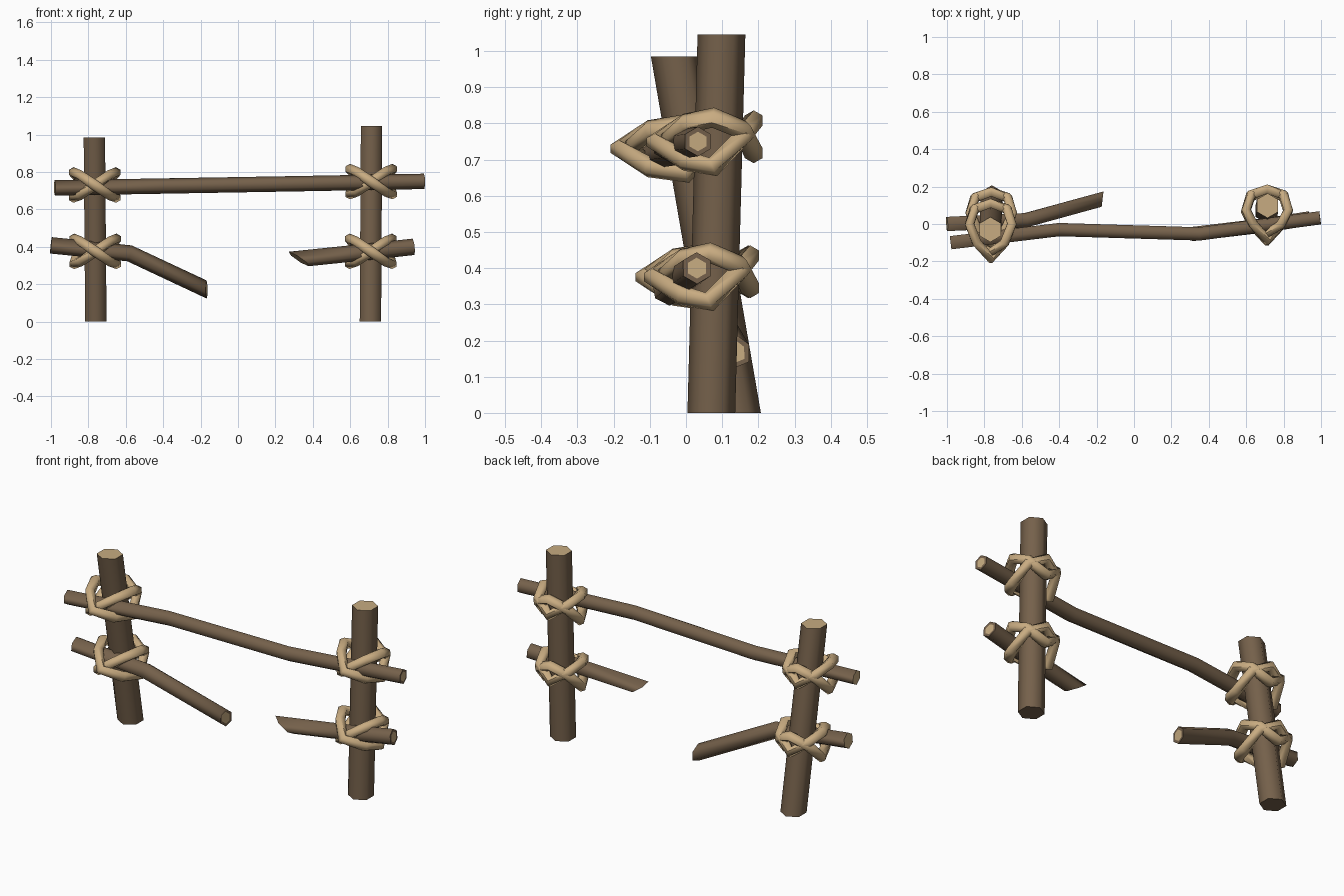
import bpy, bmesh, math
from mathutils import Vector

if "Cube" in bpy.data.objects:
    bpy.data.objects.remove(bpy.data.objects["Cube"])


def material(name, rgb):
    m = bpy.data.materials.new(name)
    m.diffuse_color = (*rgb, 1)
    m.use_nodes = True
    m.node_tree.nodes["Principled BSDF"].inputs["Base Color"].default_value = m.diffuse_color
    return m


BARK = material("brown bark", (0.178, 0.119, 0.070))
PALE = material("pale cut wood", (0.57, 0.41, 0.22))
ROPE = material("tan rope", (0.58, 0.41, 0.22))


def tube(name, path, radius, mats, up=(0, 0, 1), closed=False,
         pale=(), cuts=None, sides=6):
    """Sweep a hexagon along a path; cuts gives end-plane normals by index."""
    pts = [Vector(p) for p in path]
    up, n, cuts = Vector(up), len(pts), cuts or {}
    bm = bmesh.new()
    rings = []
    for i, p in enumerate(pts):
        if closed:
            d = (pts[(i + 1) % n] - pts[i - 1]).normalized()
        else:
            d = (pts[min(i + 1, n - 1)] - pts[max(i - 1, 0)]).normalized()
        side = d.cross(up).normalized()
        top = side.cross(d)
        ring = []
        for k in range(sides):
            a = math.tau * k / sides
            q = p + radius * (math.cos(a) * top + math.sin(a) * side)
            if i in cuts:
                c = Vector(cuts[i])
                q += d * ((p - q).dot(c) / d.dot(c))
            ring.append(bm.verts.new(q))
        rings.append(ring)
    for i in range(n if closed else n - 1):
        a, b = rings[i], rings[(i + 1) % n]
        for k in range(sides):
            j = (k + 1) % sides
            bm.faces.new((a[k], a[j], b[j], b[k]))
    if not closed:
        caps = [bm.faces.new(rings[0]), bm.faces.new(rings[-1])]
        # pale heartwood inset in the sawn or broken ends
        for i in pale:
            bmesh.ops.inset_region(bm, faces=[caps[i]], thickness=radius * 0.34)
            caps[i].material_index = 1
    bmesh.ops.recalc_face_normals(bm, faces=bm.faces)
    me = bpy.data.meshes.new(name)
    bm.to_mesh(me)
    bm.free()
    for m in mats:
        me.materials.append(m)
    ob = bpy.data.objects.new(name, me)
    bpy.context.collection.objects.link(ob)
    bpy.context.view_layer.objects.active = ob
    ob.select_set(True)
    bpy.ops.object.shade_smooth_by_angle(angle=math.radians(62))
    ob.select_set(False)
    return ob


# leaning posts, sawn level at both ends
WOOD = [BARK, PALE]
posts = {"left": ((-0.76, 0.14, 0), (-0.768, -0.03, 0.985)),
         "right": ((0.708, 0.07, 0), (0.714, 0.098, 1.045))}
for side, ends in posts.items():
    tube(side + "_post", ends, 0.066, WOOD, up=(0, 1, 0), pale=(1,),
         cuts={0: (0, 0, 1), 1: (0, 0, 1)})

# bent top rail and the two halves of the broken lower rail
tube("top_rail", [(-0.98, -0.1, 0.715), (-0.4, -0.03, 0.725),
                  (0.35, -0.053, 0.738), (0.995, 0.033, 0.75)],
     0.041, WOOD, pale=(0, 1))
tube("broken_rail_left", [(-1.0, 0.0, 0.408), (-0.58, 0.02, 0.365),
                          (-0.168, 0.133, 0.172)],
     0.044, WOOD, pale=(0, 1), cuts={2: (1, -0.12, 0)})
tube("broken_rail_right", [(0.325, -0.052, 0.335), (0.71, -0.006, 0.375),
                           (0.938, 0.03, 0.4)],
     0.044, WOOD, pale=(0, 1), cuts={0: (-0.55, -0.25, -0.8)})


# rope lashing: one closed cord wound twice round post and rail,
# crossing in front of the rail and again at the sides of the post
def lashing(name, side, z, front):
    a, b = (Vector(p) for p in posts[side])
    c = a.lerp(b, z / b.z)
    path = []
    for s, f, back in ((1, front + 0.03, -0.03), (-1, front, 0.06)):
        mid = 0.035 if s > 0 else 0.015
        half = [(0.075, front + 0.085, s * 0.052), (0.113, -0.015, s * 0.068),
                (0.088, 0.065, mid), (0, 0.097, back)]
        path += [(0, f, 0)] + half
        path += [(-x, y, h) for x, y, h in half[2::-1]]
    tube(name, [(c.x + x, c.y + y, z + h) for x, y, h in path],
         0.028, [ROPE], closed=True)


lashing("upper_left_lashing", "left", 0.73, -0.198)
lashing("lower_left_lashing", "left", 0.375, -0.19)
lashing("upper_right_lashing", "right", 0.748, -0.175)
lashing("lower_right_lashing", "right", 0.375, -0.172)
